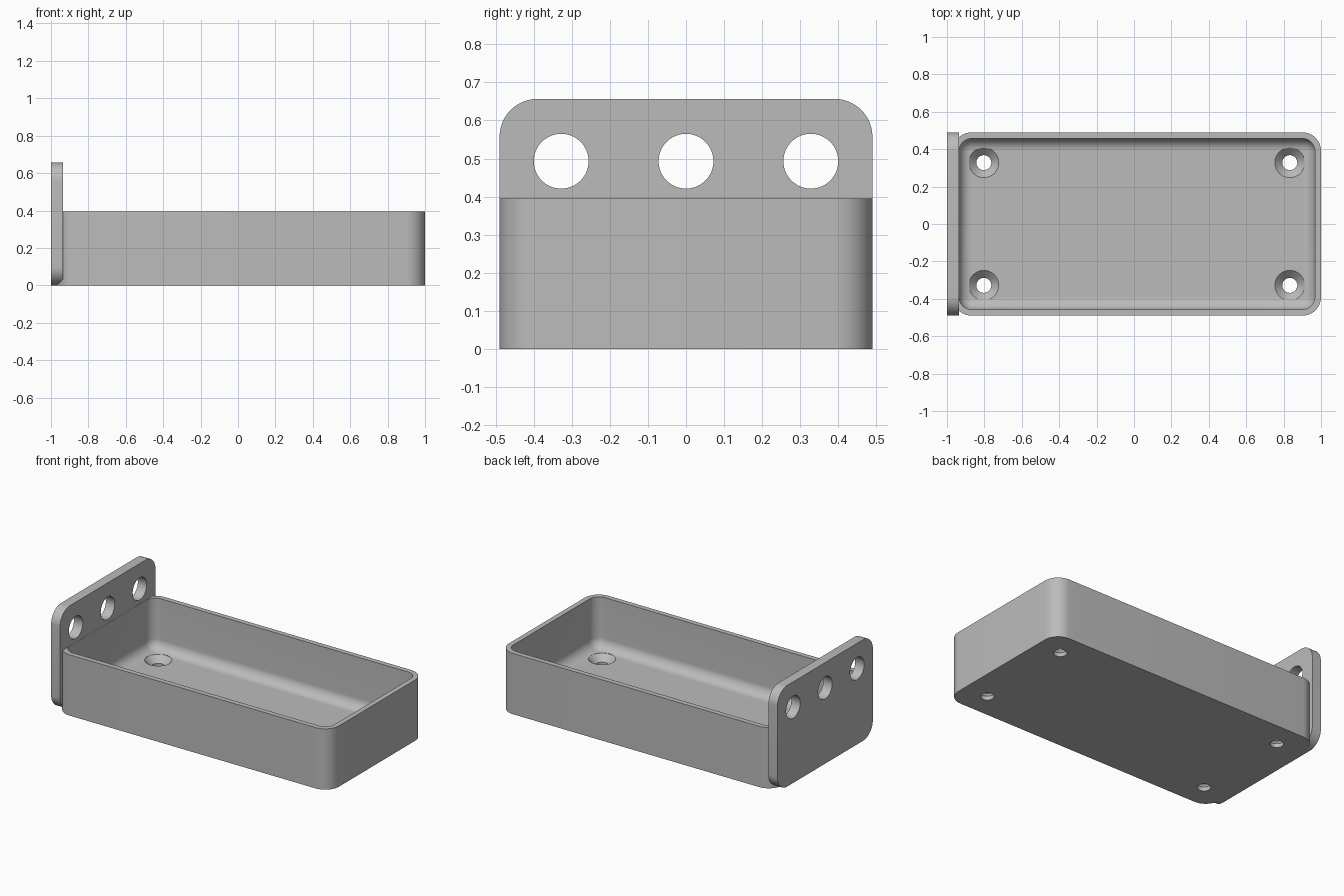
import bpy, bmesh
from math import sin, cos, pi, radians

if "Cube" in bpy.data.objects:
    bpy.data.objects.remove(bpy.data.objects["Cube"])

grey = bpy.data.materials.new("light grey")
grey.use_nodes = True
COLOUR = (0.5, 0.5, 0.5, 1)
grey.diffuse_color = COLOUR
grey.node_tree.nodes["Principled BSDF"].inputs["Base Color"].default_value = COLOUR


def rounded_rect(a0, a1, b0, b1, r, n=12):
    """Outline of a rectangle with round corners, counter-clockwise."""
    centres = [(a1 - r, b1 - r), (a0 + r, b1 - r), (a0 + r, b0 + r), (a1 - r, b0 + r)]
    return [(ca + r * cos(pi / 2 * (q + i / n)), cb + r * sin(pi / 2 * (q + i / n)))
            for q, (ca, cb) in enumerate(centres) for i in range(n + 1)]


def circle(a, b, r, n=64):
    return [(a + r * cos(2 * pi * i / n), b + r * sin(2 * pi * i / n)) for i in range(n)]


def loft(name, rings):
    """Closed solid through rings of 3D points, capped at both ends."""
    bm = bmesh.new()
    rows = [[bm.verts.new(p) for p in ring] for ring in rings]
    n = len(rows[0])
    for low, high in zip(rows, rows[1:]):
        for i in range(n):
            j = (i + 1) % n
            bm.faces.new((low[i], low[j], high[j], high[i]))
    bm.faces.new(rows[0][::-1])
    bm.faces.new(rows[-1])
    bmesh.ops.recalc_face_normals(bm, faces=bm.faces)
    mesh = bpy.data.meshes.new(name)
    bm.to_mesh(mesh)
    bm.free()
    mesh.materials.append(grey)
    obj = bpy.data.objects.new(name, mesh)
    bpy.context.collection.objects.link(obj)
    return obj


def at_z(outline, z):
    return [(a, b, z) for a, b in outline]


def at_x(outline, x):
    return [(x, a, b) for a, b in outline]


def finish(obj, cutters):
    """Cut the holes, then smooth the round parts."""
    bpy.ops.object.select_all(action='DESELECT')
    obj.select_set(True)
    bpy.context.view_layer.objects.active = obj
    for cutter in cutters:
        mod = obj.modifiers.new("hole", 'BOOLEAN')
        mod.operation = 'DIFFERENCE'
        mod.solver = 'EXACT'
        mod.object = cutter
        bpy.ops.object.modifier_apply(modifier=mod.name)
        bpy.data.objects.remove(cutter)
    bpy.ops.object.shade_smooth_by_angle(angle=radians(30))


HALF_Y, RIM, FLOOR, WALL = 0.49, 0.395, 0.065, 0.033
LEFT, RIGHT = -0.968, 1.0
FILLET, CORNER = 0.066, 0.1


def tray_ring(inset, z):
    return at_z(rounded_rect(LEFT + inset, RIGHT - inset, inset - HALF_Y, HALF_Y - inset,
                             CORNER - inset), z)


# Tray: outer wall, rim, inner wall and rounded floor edge
rings = [tray_ring(0, 0), tray_ring(0, RIM), tray_ring(WALL, RIM)]
for k in range(13):
    t = pi / 2 * k / 12
    rings.append(tray_ring(WALL + FILLET * (1 - cos(t)), FLOOR + FILLET * (1 - sin(t))))
tray = loft("tray", rings)

# Countersunk screw holes in the tray floor
profile = [(0.04, -0.05), (0.04, 0.025), (0.08, FLOOR), (0.08, 0.2)]
finish(tray, [loft("screw_hole", [at_z(circle(x, y, r), z) for r, z in profile])
              for x in (-0.803, 0.833) for y in (-0.328, 0.328)])

# Upright end plate with three round holes
outline = rounded_rect(-HALF_Y, HALF_Y, 0, 0.657, CORNER)
plate = loft("end_plate", [at_x(outline, -1), at_x(outline, -0.936)])
finish(plate, [loft("plate_hole", [at_x(circle(y, 0.493, 0.072), x) for x in (-1.1, -0.8)])
               for y in (-0.328, 0, 0.328)])
